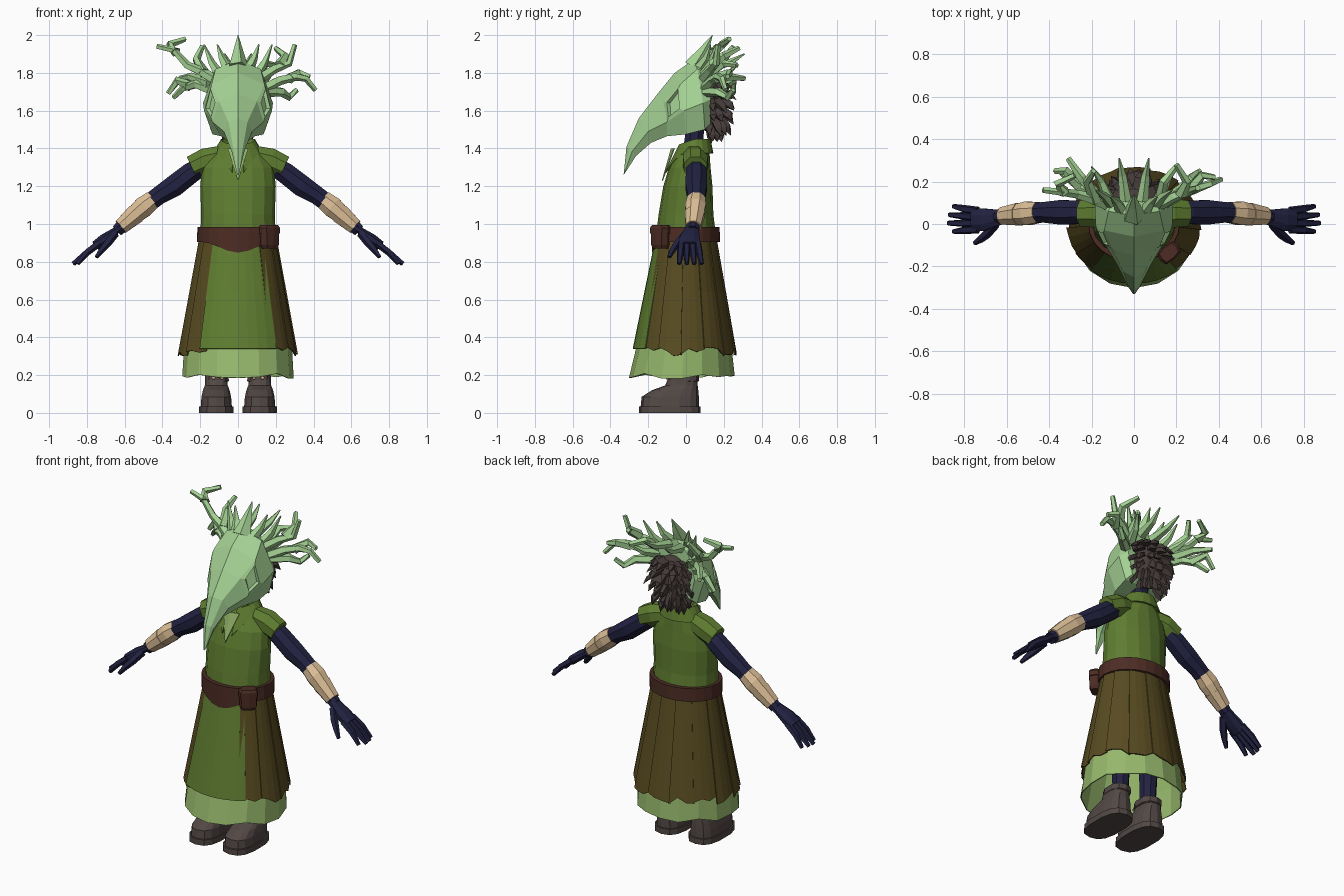
import bpy, bmesh, random
from math import sin, cos, pi, radians
from mathutils import Vector

random.seed(4)
if "Cube" in bpy.data.objects:
    bpy.data.objects.remove(bpy.data.objects["Cube"])


def material(name, *rgb):
    linear = [((c / 255 + 0.055) / 1.055) ** 2.4 for c in rgb] + [1]
    m = bpy.data.materials.new(name)
    m.use_nodes = True
    m.diffuse_color = linear
    m.node_tree.nodes["Principled BSDF"].inputs["Base Color"].default_value = linear
    return m


PALE = material("pale_green", 165, 210, 148)
TUNIC = material("leaf_green", 94, 124, 48)
SKIRT = material("olive_brown", 88, 75, 33)
HEM = material("light_moss", 150, 184, 108)
LEATHER = material("red_brown_leather", 76, 44, 36)
NAVY = material("navy_cloth", 34, 34, 66)
WRAP = material("tan_wrap", 220, 190, 150)
BOOT = material("grey_brown_boot", 82, 72, 69)
HAIR = material("dark_hair", 70, 60, 58)


def loft(rings, closed=True, caps=True):
    """Bridge point rings of equal length; returns (verts, faces)."""
    n = len(rings[0])
    verts = [Vector(p) for r in rings for p in r]
    faces = []
    for i in range(len(rings) - 1):
        for j in range(n if closed else n - 1):
            k = (j + 1) % n
            faces.append((i * n + j, i * n + k, i * n + n + k, i * n + n + j))
    if caps and closed:
        faces += [tuple(range(n)), tuple(range(len(verts) - n, len(verts)))]
    return verts, faces


def ring(z, rx, ry, cy=0, n=16, cx=0, power=1.0):
    """Horizontal oval, starting at the front."""
    pts = []
    for i in range(n):
        s, c = sin(2 * pi * i / n), cos(2 * pi * i / n)
        s, c = [abs(v) ** power * (1 if v > 0 else -1) for v in (s, c)]
        pts.append((cx + rx * s, cy - ry * c, z))
    return pts


def tube(path, radii, n=6, flat=1.0):
    """Faceted tube along a path; flat squashes it in its second direction."""
    path = [Vector(p) for p in path]
    along = (path[-1] - path[0]).normalized()
    ref = Vector((1, 0, 0)) if abs(along.y) > 0.8 else Vector((0, 1, 0))
    rings = []
    for i, p in enumerate(path):
        t = (path[min(i + 1, len(path) - 1)] - path[max(i - 1, 0)]).normalized()
        u = t.cross(ref).normalized()
        w = t.cross(u)
        rings.append([p + radii[i] * (u * cos(a) * flat + w * sin(a))
                      for a in (2 * pi * (k + 0.5) / n for k in range(n))])
    return loft(rings)


def build(name, parts, mat, thick=0, flip=1):
    """Join parts into one object, optionally mirrored in x or thickened."""
    bm = bmesh.new()
    for verts, faces in parts:
        vs = [bm.verts.new((v[0] * flip, v[1], v[2])) for v in verts]
        for f in faces:
            bm.faces.new([vs[i] for i in f])
    bmesh.ops.recalc_face_normals(bm, faces=bm.faces)
    mesh = bpy.data.meshes.new(name)
    bm.to_mesh(mesh)
    bm.free()
    mesh.materials.append(mat)
    ob = bpy.data.objects.new(name, mesh)
    bpy.context.collection.objects.link(ob)
    if thick:
        ob.modifiers.new("thickness", "SOLIDIFY").thickness = thick
    return ob


def pair(name, parts, mat, thick=0):
    for side, flip in (("left", 1), ("right", -1)):
        build(side + "_" + name, parts, mat, thick, flip)


# Torso, short sleeves and neck
build("tunic", [loft([ring(*r) for r in (
    (.93, .2, .16, 0), (1.05, .195, .145, 0), (1.2, .2, .13, .01), (1.3, .19, .11, .02),
    (1.37, .14, .09, .035), (1.42, .08, .065, .04))])], TUNIC)
pair("sleeve", [tube([(.08, .04, 1.36), (.17, .05, 1.335), (.245, .05, 1.3)],
                     [.06, .072, .066], 8)], TUNIC)
build("neck", [tube([(0, .03, 1.35), (0, .06, 1.6)], [.055, .05], 8)], NAVY)

# Collar folds down to two points beside a pale neckline
collar = [[], [], []]
for i in range(17):
    a = radians(14 + 332 * i / 16)
    s, c = sin(a), cos(a)
    drop = .12 * max(0, c) ** 6
    collar[0].append((.075 * s, .045 - .07 * c, 1.41 - drop * .1))
    collar[1].append((.09 * s, .045 - .085 * c, 1.45 - .03 * max(0, c)))
    collar[2].append((.135 * s, .04 - (.105 + drop * .5) * c, 1.375 - drop))
build("collar", [loft(collar, closed=False)], TUNIC, .008)
build("neckline", [([(-.055, -.065, 1.4), (0, -.128, 1.23), (.055, -.065, 1.4), (0, -.08, 1.4)],
                    [(0, 1, 3), (3, 1, 2)])], HEM, .006)


def skirt_point(a, t, grow=0.0):
    """Point on the flared skirt: t is 0 at the waist and 1 at the hem."""
    return (sin(a) * (.195 + .11 * t + grow),
            -.005 * t - cos(a) * (.155 + .11 * t + grow), .94 - .6 * t)


# Split overskirt of ragged, slightly overlapping panels, open at the front
panels = []
count = 11
for i in range(count):
    a0, a1 = [radians(33 + 294 * (i + d) / count) for d in (-.04 if i else 0, 1)]
    rows = []
    for t in (0, .5, 1):
        row = []
        for k in range(4):
            ragged = random.uniform(-.02, .07) if t == 1 else 0
            row.append(skirt_point(a0 + (a1 - a0) * k / 3, t + ragged, .008 * (1 - k / 3)))
        rows.append(row)
    panels.append(loft(rows, closed=False))
build("overskirt", panels, SKIRT, .006)

# Green front panel and the pale underskirt below it
front = [[skirt_point(radians(-40 + 10 * k), t, .004 + .008 * t) for k in range(9)]
         for t in (0, .5, 1)]
build("front_panel", [loft(front, closed=False)], TUNIC, .006)
hem = [ring(.93, .18, .14), ring(.36, .285, .25, -.01), ring(.2, .295, .28, -.022)]
hem[-1] = [(x, y, z + random.uniform(-.02, .015)) for x, y, z in hem[-1]]
build("underskirt", [loft(hem, caps=False)], HEM, .006)

# Belt with a dipped front, and a pouch on the left hip
belt = []
for z, grow, dip in ((.905, -.02, 1), (.905, .012, 1), (.985, .01, 0), (.985, -.02, 0)):
    belt.append([(x, y, z - dip * .04 * max(0, -y / .17) ** 6)
                 for x, y, _ in ring(z, .205 + grow, .168 + grow, 0, 24)])
build("belt", [loft(belt + belt[:1], caps=False)], LEATHER)
pouch = build("pouch", [loft([ring(z, .05 * g, .035 * g, 0, 8, 0, .5) for z, g in (
    (.87, .8), (.89, 1), (.95, 1), (.95, 1.12), (.98, 1.12), (.995, .9))])], LEATHER)
pouch.location = (.165, -.135, 0)
pouch.rotation_euler.z = radians(42)

# Arms, forearm wraps and hands
pair("arm", [tube([(.17, .05, 1.32), (.25, .055, 1.27), (.34, .055, 1.2), (.42, .055, 1.15),
                   (.5, .05, 1.09), (.64, .035, .965)], [.05, .06, .062, .052, .05, .035], 8)], NAVY)
pair("forearm_wrap", [
    tube([(.45, .055, 1.13), (.5, .05, 1.09), (.545, .046, 1.05)], [.052, .06, .052], 8),
    tube([(.54, .046, 1.055), (.58, .042, 1.02), (.62, .038, .985)], [.057, .05, .044], 8)], WRAP)
hand = [tube([(.61, .037, .99), (.66, .028, .955), (.71, .02, .92), (.755, .018, .885)],
             [.035, .045, .058, .056], 8, .5),
        tube([(.65, 0, .95), (.69, -.045, .9), (.72, -.07, .865), (.75, -.09, .825)],
             [.022, .022, .018, .011], 5)]
for k, tip in enumerate((.85, .875, .87, .85)):
    y = -.025 + .029 * k
    spread = -.03 + .03 * k
    hand.append(tube([(.735, y, .9), (.8, y + spread * .15, .85), (tip, y + spread * .35, .79)],
                     [.02, .019, .012], 5))
pair("hand", hand, NAVY)

# Legs and chunky boots with buttoned cuffs
pair("leg", [tube([(.1, 0, .15), (.1, .005, .4), (.09, .01, .7)], [.045, .055, .075], 8)], NAVY)
boot = [ring(z, w, (back - toe) / 2, (back + toe) / 2, 14, .115, .75) for z, w, toe, back in (
    (0, .092, -.25, .078), (.035, .092, -.25, .078), (.035, .084, -.24, .068),
    (.085, .08, -.235, .068), (.12, .072, -.18, .065), (.145, .062, -.11, .062),
    (.195, .058, -.09, .06))]
cuff = [ring(z, .064 * g, .082 * g, -.015, 10, .112, .8) for z, g in ((.165, .95), (.17, 1.03), (.205, 1))]
pair("boot", [loft(boot), loft(cuff)], BOOT)
pair("boot_buttons", [tube([(x, -.09, .186), (x, -.106, .186)], [.011, .009], 6)
                      for x in (.085, .13)], WRAP)

# Beaked mask: each row gives ridge (y, z), then brow, cheek and jaw (x, y, z)
rows = (((-.33, 1.26), (.004, -.33, 1.262), (.005, -.328, 1.264), (.003, -.326, 1.265)),
        ((-.315, 1.41), (.025, -.3, 1.4), (.034, -.285, 1.385), (.02, -.265, 1.36)),
        ((-.25, 1.56), (.05, -.225, 1.54), (.075, -.2, 1.49), (.04, -.185, 1.43)),
        ((-.15, 1.69), (.1, -.12, 1.65), (.135, -.1, 1.54), (.09, -.1, 1.465)),
        ((-.06, 1.8), (.14, -.03, 1.74), (.18, -.01, 1.6), (.135, 0, 1.475)),
        ((.04, 1.87), (.12, .06, 1.82), (.185, .09, 1.64), (.145, .1, 1.5)),
        ((.1, 1.86), (.1, .12, 1.8), (.15, .13, 1.66), (.12, .13, 1.53)))
mask_rings = []
for ridge, *half in rows:
    mask_rings.append([(0, *ridge)] + half + [(-x, y, z) for x, y, z in reversed(half)])
mask = build("beaked_mask", [loft(mask_rings)], PALE)
# Sunken eyes in the brow-to-cheek faces
bm = bmesh.new()
bm.from_mesh(mask.data)
eyes = [f for f in bm.faces if abs(f.calc_center_median().x) > .09
        and -.1 < f.calc_center_median().y < -.04 and f.calc_center_median().z > 1.58
        and abs(f.normal.x) > .5]
bmesh.ops.inset_individual(bm, faces=eyes, thickness=.028, depth=.008)
bmesh.ops.inset_individual(bm, faces=eyes, thickness=.01, depth=-.018)
bm.to_mesh(mask.data)
bm.free()

# Crest of straight thorns over the brow
thorns = [tube([(0, .04, 1.83), (0, .09, 1.91), (0, .14, 2.0)], [.055, .03, .002], 5)]
for x, y, z, dx, dy, dz in ((.06, .07, 1.83, .05, .06, .12), (.1, .09, 1.79, .08, .07, .16),
                            (.04, .11, 1.82, .03, .2, .08), (.11, .1, 1.74, .09, .17, .1)):
    for s in (1, -1):
        thorns.append(tube([(s * x, y, z), (s * (x + dx * .5), y + dy * .6, z + dz * .4),
                            (s * (x + dx), y + dy, z + dz)], [.03, .02, .004], 5))
build("crest_thorns", thorns, PALE)


def antler(name, *branches):
    build(name, [tube(b, [.03 - .016 * i / (len(b) - 1) for i in range(len(b))], 5)
                 for b in branches], PALE)


# Branching antlers, uneven between the two sides
antler("right_upper_antler",
       [(-.1, .08, 1.75), (-.2, .12, 1.81), (-.27, .14, 1.84), (-.34, .15, 1.92), (-.43, .16, 1.94)],
       [(-.33, .15, 1.91), (-.36, .19, 1.95), (-.28, .23, 1.98)],
       [(-.18, .11, 1.8), (-.22, .2, 1.87), (-.19, .25, 1.94)])
antler("right_lower_antler",
       [(-.12, .09, 1.7), (-.22, .15, 1.74), (-.29, .2, 1.72), (-.34, .24, 1.67)],
       [(-.26, .18, 1.73), (-.32, .25, 1.76), (-.37, .25, 1.69)],
       [(-.15, .1, 1.74), (-.25, .22, 1.78), (-.31, .31, 1.77)])
antler("left_upper_antler",
       [(.1, .08, 1.76), (.19, .13, 1.82), (.27, .16, 1.85), (.3, .17, 1.95)],
       [(.22, .14, 1.84), (.25, .2, 1.89), (.2, .28, 1.93)],
       [(.12, .1, 1.78), (.14, .2, 1.85), (.2, .27, 1.84)])
antler("left_lower_antler",
       [(.12, .09, 1.71), (.22, .14, 1.76), (.3, .17, 1.78), (.36, .19, 1.77), (.41, .21, 1.71)],
       [(.27, .16, 1.77), (.32, .23, 1.8), (.38, .22, 1.78)],
       [(.14, .1, 1.7), (.23, .17, 1.7), (.27, .22, 1.67), (.31, .25, 1.71)])

# Shaggy hair: a rounded core covered in downward spikes
center = Vector((0, .12, 1.63))
core = loft([ring(1.63 - .14 * cos(a), .11 * sin(a), .09 * sin(a), .12, 10)
             for a in (pi * k / 6 for k in (.4, 1, 2, 3, 4, 5, 5.6))])
tufts = [core]
for level in range(6):
    lift = radians(-55 + 22 * level)
    for k in range(7):
        turn = radians(-84 + 28 * k + random.uniform(-8, 8) + 7 * (level % 2))
        out = Vector((sin(turn) * cos(lift), cos(turn) * cos(lift), sin(lift)))
        root = center + Vector((out.x * .09, out.y * .075, out.z * .13))
        aim = (out * Vector((.6, 1, .3)).length * .6 + Vector((0, .15, -.75))).normalized()
        size = random.uniform(.075, .11)
        tufts.append(tube([root, root + aim * size * .5 + out * .015, root + aim * size],
                          [.03, .026, .001], 4, .6))
build("hair", tufts, HAIR)
